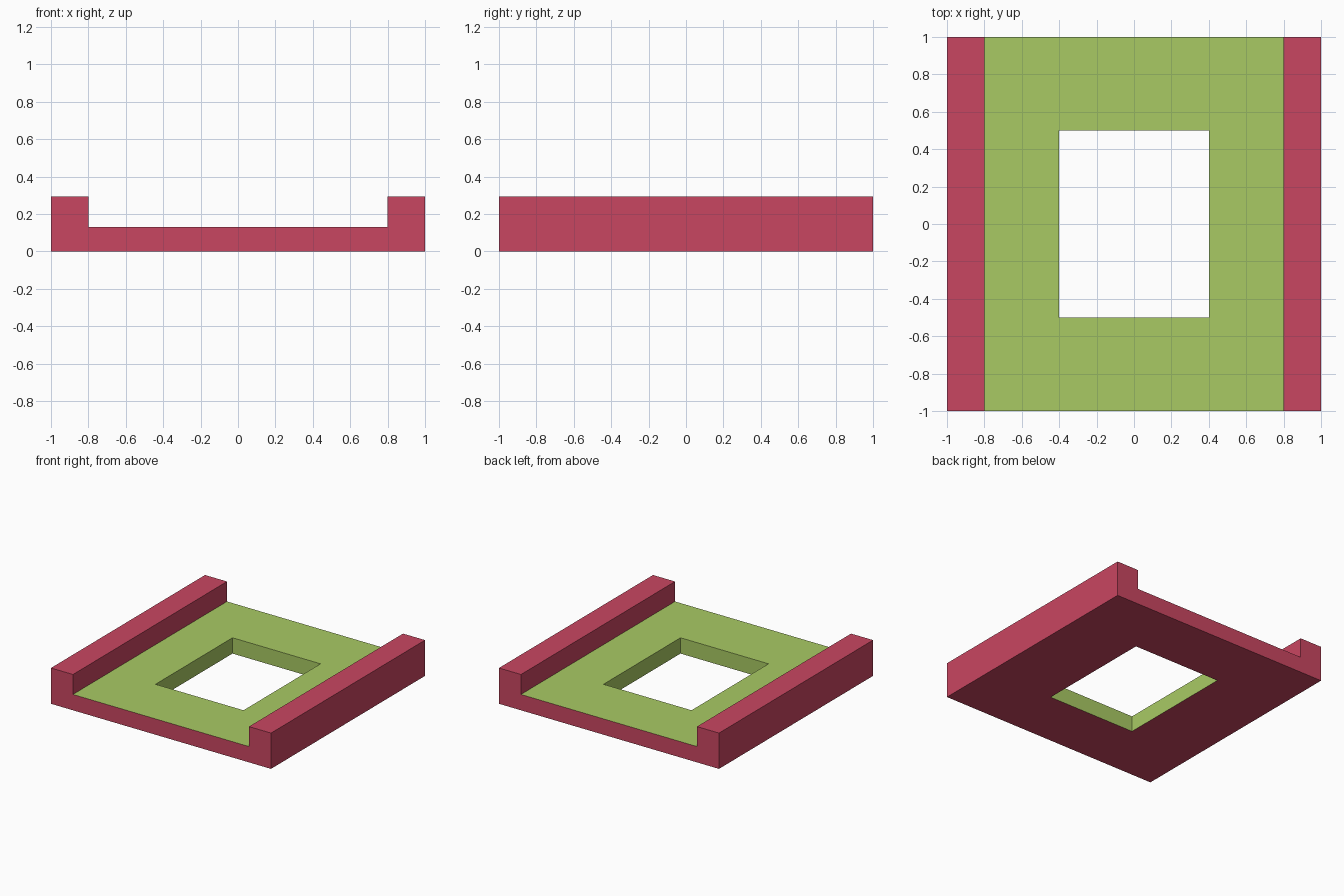
import bpy, bmesh

if "Cube" in bpy.data.objects:
    bpy.data.objects.remove(bpy.data.objects["Cube"])

RAIL_H, FLOOR_H = 0.294, 0.13
RAIL_IN = 0.8              # inner x of the side rails
HOLE_X, HOLE_Y = 0.4, 0.5  # half size of the opening


def material(name, rgb):
    m = bpy.data.materials.new(name)
    m.diffuse_color = (*rgb, 1)
    m.use_nodes = True
    m.node_tree.nodes["Principled BSDF"].inputs["Base Color"].default_value = m.diffuse_color
    return m


red = material("red", (0.584, 0.061, 0.120))
green = material("green", (0.397, 0.591, 0.127))


def add_object(name, bm, mats):
    bmesh.ops.recalc_face_normals(bm, faces=bm.faces)
    mesh = bpy.data.meshes.new(name)
    bm.to_mesh(mesh)
    bm.free()
    for m in mats:
        mesh.materials.append(m)
    obj = bpy.data.objects.new(name, mesh)
    bpy.context.collection.objects.link(obj)
    return obj


# Floor plate: rectangular frame around the opening
bm = bmesh.new()


def ring(hx, hy, z):
    return [bm.verts.new((sx * hx, sy * hy, z))
            for sx, sy in ((-1, -1), (1, -1), (1, 1), (-1, 1))]


loops = [ring(RAIL_IN, 1, 0), ring(RAIL_IN, 1, FLOOR_H),
         ring(HOLE_X, HOLE_Y, FLOOR_H), ring(HOLE_X, HOLE_Y, 0)]
# bands in order: outer edge, top, opening wall, underside
for band, mat in enumerate((0, 1, 1, 0)):
    a, b = loops[band], loops[(band + 1) % 4]
    for i in range(4):
        j = (i + 1) % 4
        f = bm.faces.new((a[i], a[j], b[j], b[i]))
        f.material_index = mat
add_object("floor_plate", bm, [red, green])

# Side rails
for side, name in ((-1, "left_rail"), (1, "right_rail")):
    bm = bmesh.new()
    bmesh.ops.create_cube(bm, size=1)
    bmesh.ops.scale(bm, vec=(1 - RAIL_IN, 2, RAIL_H), verts=bm.verts)
    bmesh.ops.translate(bm, vec=(side * (1 + RAIL_IN) / 2, 0, RAIL_H / 2), verts=bm.verts)
    add_object(name, bm, [red])
